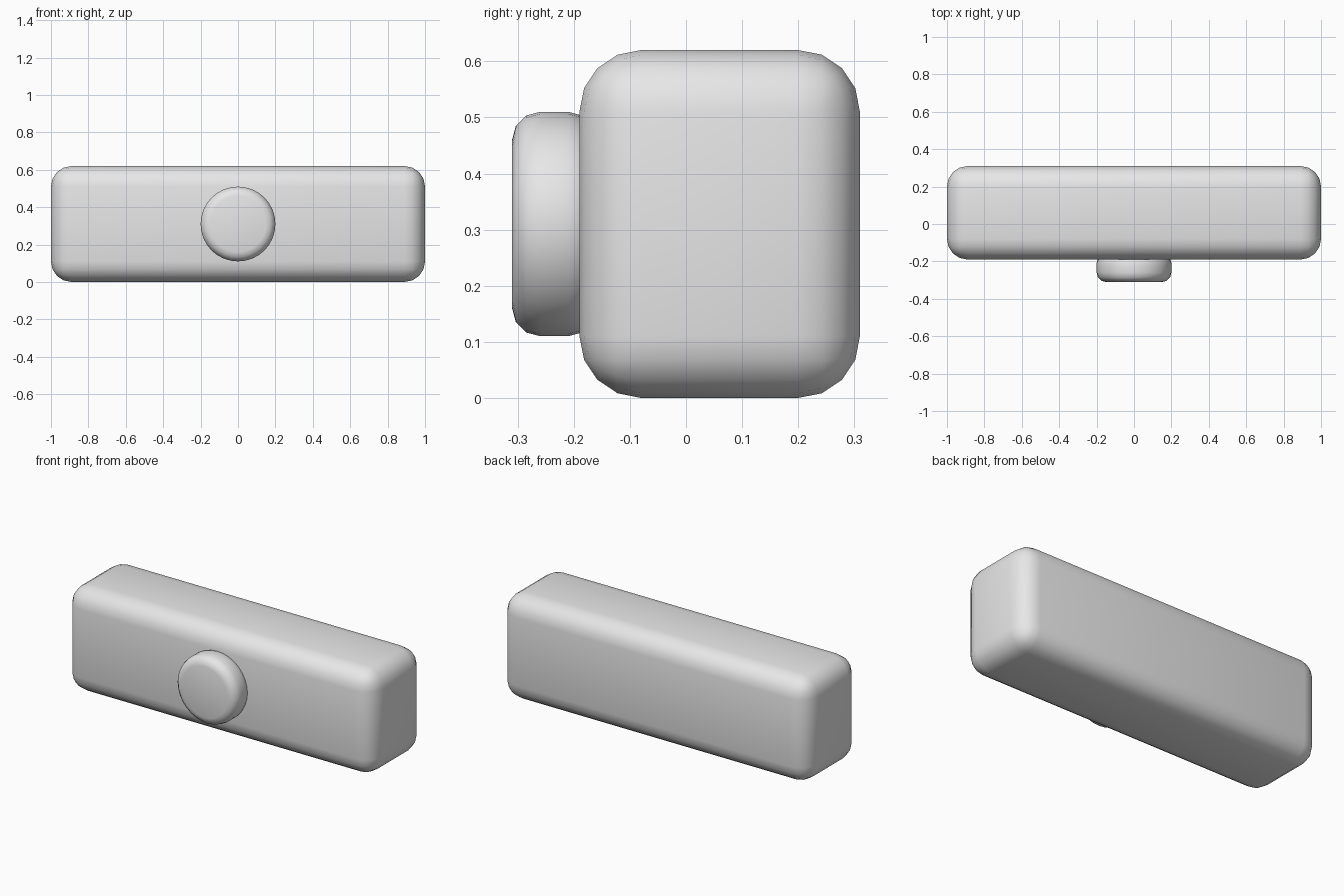
import bpy
import bmesh
from math import pi, radians
from mathutils import Matrix, Vector

cube = bpy.data.objects.get("Cube")
if cube:
    bpy.data.objects.remove(cube, do_unlink=True)

# Single light grey material
grey = bpy.data.materials.new("light grey")
grey.use_nodes = True
colour = (0.8, 0.8, 0.8, 1)
grey.diffuse_color = colour
grey.node_tree.nodes["Principled BSDF"].inputs["Base Color"].default_value = colour


def finish(name, bm, location, bevel, segments):
    """Turn a bmesh into a smooth object with rounded edges."""
    mesh = bpy.data.meshes.new(name)
    for face in bm.faces:
        face.smooth = True
    bm.to_mesh(mesh)
    bm.free()
    mesh.materials.append(grey)
    obj = bpy.data.objects.new(name, mesh)
    obj.location = location
    bpy.context.collection.objects.link(obj)
    mod = obj.modifiers.new("rounded edges", "BEVEL")
    mod.width = bevel
    mod.segments = segments
    mod.limit_method = "ANGLE"
    mod.angle_limit = radians(30)
    return obj


# Long rounded body
bm = bmesh.new()
bmesh.ops.create_cube(bm, size=1)
bmesh.ops.scale(bm, vec=Vector((2, 0.5, 0.62)), verts=bm.verts)
finish("body", bm, (0, 0.06, 0.31), 0.11, 4)

# Round knob, partly sunk into the front of the body
bm = bmesh.new()
bmesh.ops.create_cone(bm, cap_ends=True, segments=32, radius1=0.2,
                      radius2=0.2, depth=0.15,
                      matrix=Matrix.Rotation(pi / 2, 4, "X"))
finish("front_knob", bm, (0, -0.235, 0.31), 0.05, 3)
